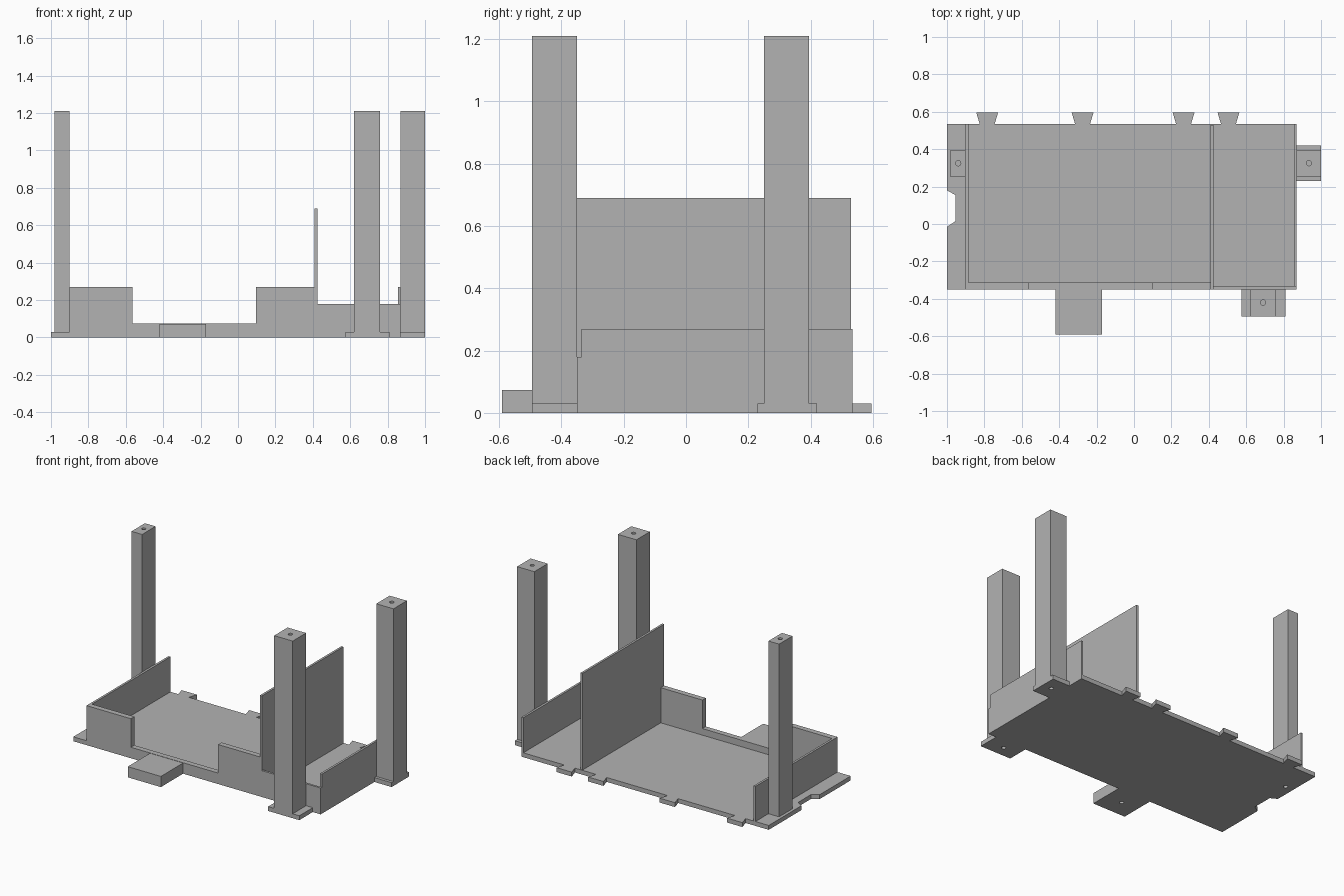
import bpy, bmesh
from mathutils import Vector

cube = bpy.data.objects.get("Cube")
if cube:
    bpy.data.objects.remove(cube, do_unlink=True)

grey = bpy.data.materials.new("plain grey")
grey.use_nodes = True
colour = (0.45, 0.45, 0.45, 1)
grey.diffuse_color = colour
grey.node_tree.nodes["Principled BSDF"].inputs["Base Color"].default_value = colour


def prism(name, outline, offset):
    """Extrude a flat outline along the offset vector."""
    bm = bmesh.new()
    face = bm.faces.new([bm.verts.new(p) for p in outline])
    grown = bmesh.ops.extrude_face_region(bm, geom=[face])["geom"]
    verts = [g for g in grown if isinstance(g, bmesh.types.BMVert)]
    bmesh.ops.translate(bm, verts=verts, vec=Vector(offset))
    bmesh.ops.recalc_face_normals(bm, faces=bm.faces)
    mesh = bpy.data.meshes.new(name)
    bm.to_mesh(mesh)
    bm.free()
    mesh.materials.append(grey)
    obj = bpy.data.objects.new(name, mesh)
    bpy.context.collection.objects.link(obj)
    return obj


def box(name, x0, x1, y0, y1, z0, z1):
    outline = [(x0, y0, z0), (x1, y0, z0), (x1, y1, z0), (x0, y1, z0)]
    return prism(name, outline, (0, 0, z1 - z0))


def drill(obj, x, y, z, depth):
    """Cut a blind screw hole reaching the given depth either side of z."""
    bpy.ops.mesh.primitive_cylinder_add(vertices=24, radius=0.014, depth=2 * depth,
                                        location=(x, y, z))
    cutter = bpy.context.object
    cutter.data.materials.append(grey)
    cutter.hide_render = True
    mod = obj.modifiers.new("screw hole", 'BOOLEAN')
    mod.operation, mod.solver, mod.object = 'DIFFERENCE', 'EXACT', cutter
    bpy.ops.object.select_all(action='DESELECT')
    bpy.context.view_layer.objects.active = obj
    obj.select_set(True)
    bpy.ops.object.modifier_apply(modifier=mod.name)
    bpy.data.objects.remove(cutter, do_unlink=True)


FLOOR, FRONT, BACK = 0.03, -0.35, 0.535
TALL, LOW, MID, POST = 0.27, 0.075, 0.18, 1.21

# Base plate with dovetail tabs along the back and a notch in the right edge
outline = [(-1, FRONT), (0.87, FRONT), (0.87, BACK)]
for x in (0.505, 0.265, -0.275, -0.785):
    outline += [(x + 0.04, BACK), (x + 0.058, 0.595), (x - 0.058, 0.595), (x - 0.04, BACK)]
outline += [(-1, BACK), (-1, 0.18), (-0.955, 0.155), (-0.955, 0.015), (-1, -0.015)]
base = prism("base_plate", [(x, y, 0) for x, y in outline], (0, 0, FLOOR))

# Stepped front wall
steps = [(-0.9, FLOOR), (0.41, FLOOR), (0.41, TALL), (0.095, TALL),
         (0.095, LOW), (-0.565, LOW), (-0.565, TALL), (-0.9, TALL)]
prism("front_wall", [(x, FRONT, z) for x, z in steps], (0, 0.037, 0))
box("front_wall_low", 0.425, 0.87, FRONT, -0.335, FLOOR, MID)

# Side walls and tall divider
box("right_wall", -0.9, -0.885, -0.313, BACK, FLOOR, TALL)
box("left_wall", 0.855, 0.87, -0.335, BACK, FLOOR, TALL)
box("divider", 0.41, 0.425, FRONT, BACK - 0.005, FLOOR, 0.69)

# Block projecting from the front
block = box("front_block", -0.42, -0.17, -0.59, FRONT, 0, 0.073)
drill(block, -0.295, -0.47, 0, 0.05)

# Flanges under the two outer posts
front_flange = box("front_flange", 0.575, 0.81, -0.495, FRONT, 0, FLOOR)
left_flange = box("left_flange", 0.87, 1, 0.23, 0.42, 0, FLOOR)

# Tall posts with screw holes at both ends
posts = [("right_post", -0.98, -0.9, 0.25, 0.395, base, -0.94, 0.325),
         ("front_post", 0.62, 0.76, -0.495, FRONT, front_flange, 0.69, -0.42),
         ("left_post", 0.87, 1, 0.25, 0.395, left_flange, 0.935, 0.325)]
for name, x0, x1, y0, y1, foot, hx, hy in posts:
    post = box(name, x0, x1, y0, y1, FLOOR, POST)
    drill(post, hx, hy, POST, 0.1)
    drill(foot, hx, hy, 0, 0.025)
